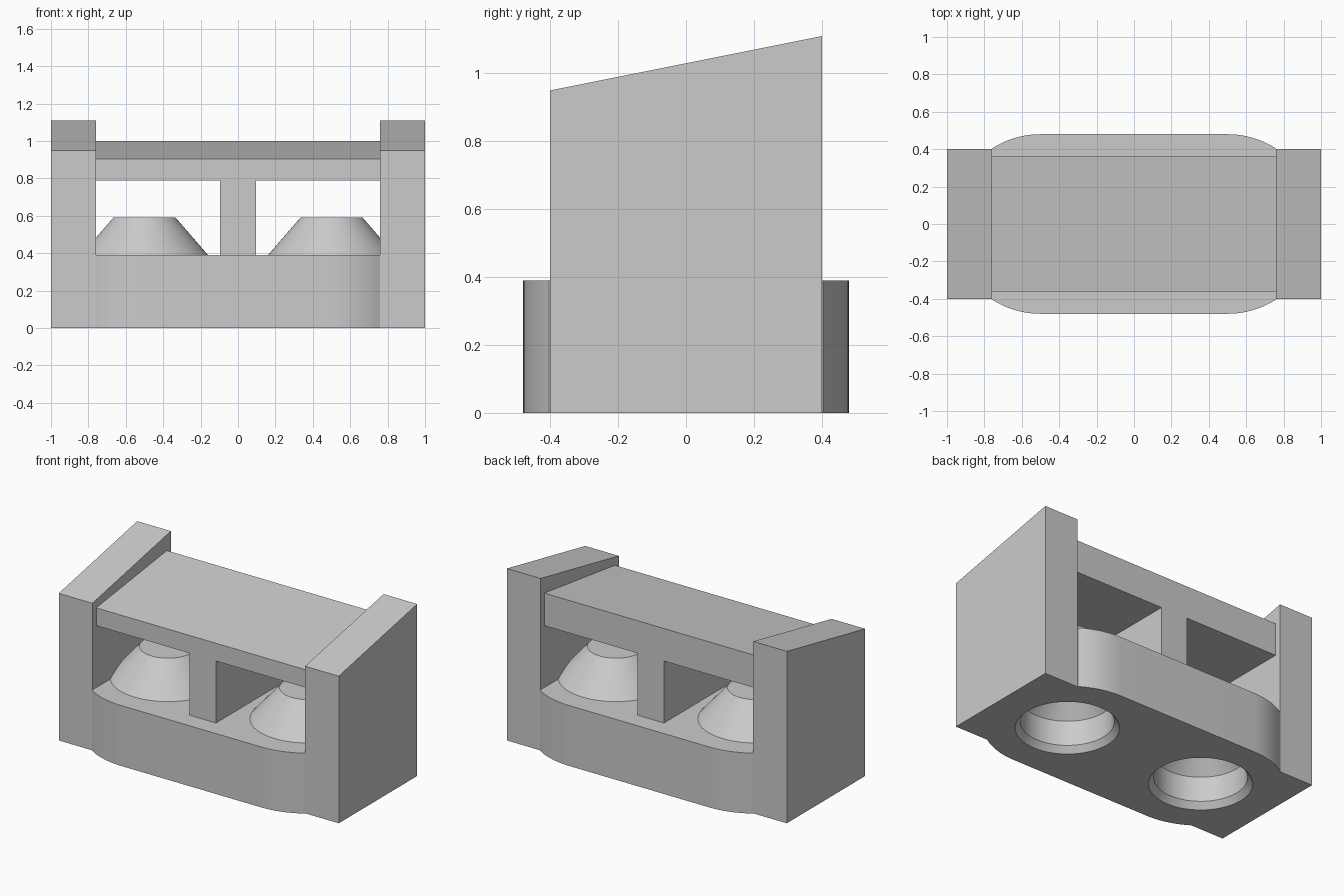
import bpy, bmesh, math

if "Cube" in bpy.data.objects:
    bpy.data.objects.remove(bpy.data.objects["Cube"])

grey = bpy.data.materials.new("light_grey")
grey.diffuse_color = (0.6, 0.6, 0.6, 1)
grey.use_nodes = True
grey.node_tree.nodes["Principled BSDF"].inputs["Base Color"].default_value = grey.diffuse_color


def finish(name, bm):
    bmesh.ops.recalc_face_normals(bm, faces=bm.faces)
    mesh = bpy.data.meshes.new(name)
    bm.to_mesh(mesh)
    bm.free()
    mesh.materials.append(grey)
    obj = bpy.data.objects.new(name, mesh)
    bpy.context.collection.objects.link(obj)
    return obj


def prism(name, points, offset):
    """Extrude a closed outline of 3D points along an offset."""
    bm = bmesh.new()
    face = bm.faces.new([bm.verts.new(p) for p in points])
    ext = bmesh.ops.extrude_face_region(bm, geom=[face], use_keep_orig=True)
    verts = [g for g in ext["geom"] if isinstance(g, bmesh.types.BMVert)]
    bmesh.ops.translate(bm, verts=verts, vec=offset)
    return finish(name, bm)


def turned(name, profile, x, sides=64):
    """Solid of revolution about a vertical axis at x, capped at both ends."""
    bm = bmesh.new()
    rings = [[bm.verts.new((x + r * math.cos(2 * math.pi * i / sides),
                            r * math.sin(2 * math.pi * i / sides), z))
              for i in range(sides)] for r, z in profile]
    for a, b in zip(rings, rings[1:]):
        for i in range(sides):
            j = (i + 1) % sides
            bm.faces.new((a[i], a[j], b[j], b[i]))
    bm.faces.new(rings[0])
    bm.faces.new(rings[-1])
    return finish(name, bm)


def activate(obj):
    bpy.ops.object.select_all(action='DESELECT')
    obj.select_set(True)
    bpy.context.view_layer.objects.active = obj


def cut(obj, cutter):
    activate(obj)
    mod = obj.modifiers.new("cavity", 'BOOLEAN')
    mod.operation = 'DIFFERENCE'
    mod.solver = 'EXACT'
    mod.object = cutter
    bpy.ops.object.modifier_apply(modifier=mod.name)


def smooth(obj):
    activate(obj)
    bpy.ops.object.shade_smooth_by_angle(angle=math.radians(25))


# Base: stadium outline, stopped where it meets the side blocks
R, CX, END = 0.48, 0.5, 0.76
stop = math.acos((END - CX) / R)
arc = [stop + (math.pi / 2 - stop) * i / 10 for i in range(11)]
quarter = [(CX + R * math.cos(a), R * math.sin(a)) for a in arc]
outline = (quarter + [(-x, y) for x, y in reversed(quarter)]
           + [(-x, -y) for x, y in quarter]
           + [(x, -y) for x, y in reversed(quarter)])
base = prism("base", [(x, y, 0) for x, y in outline], (0, 0, 0.39))

# Sloping top slab and central divider
prism("top_slab", [(-END, -0.36, 0.79), (-END, 0.36, 0.79),
                   (-END, 0.36, 1.0), (-END, -0.36, 0.905)], (2 * END, 0, 0))
prism("divider", [(-0.095, -0.36, 0.39), (0.095, -0.36, 0.39),
                  (0.095, 0.36, 0.39), (-0.095, 0.36, 0.39)], (0, 0, 0.4))

for side, s in (("left", -1), ("right", 1)):
    # Side block with slanted top
    block = prism(side + "_block", [(s * END, -0.4, 0), (s * END, 0.4, 0),
                                    (s * END, 0.4, 1.11), (s * END, -0.4, 0.95)],
                  (s * (1 - END), 0, 0))
    # Truncated cone on the base
    smooth(turned(side + "_cone", [(0.34, 0.39), (0.167, 0.59)], s * CX))
    # Chamfered cavity in the underside
    cutter = turned(side + "_cutter", [(0.33, -0.04), (0.27, 0.04),
                                       (0.27, 0.2), (0.12, 0.38)], s * CX)
    cut(base, cutter)
    cut(block, cutter)
    bpy.data.objects.remove(cutter)
    smooth(block)
smooth(base)
